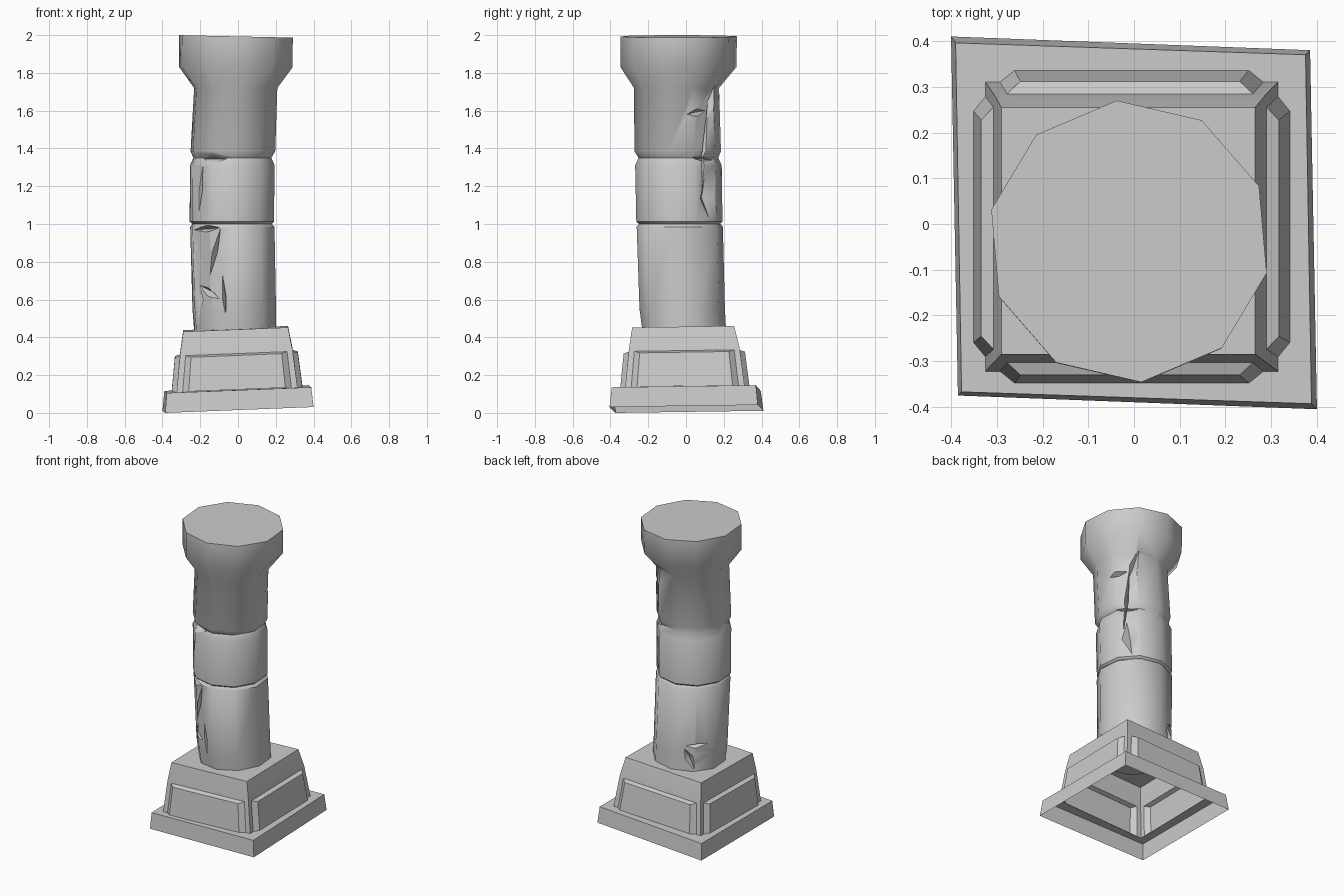
import bpy, bmesh, math
from mathutils import Vector, Matrix

cube = bpy.data.objects.get("Cube")
if cube:
    bpy.data.objects.remove(cube)

stone = bpy.data.materials.new("grey_stone")
stone.use_nodes = True
GREY = (0.6, 0.6, 0.6, 1)
stone.diffuse_color = GREY
stone.node_tree.nodes["Principled BSDF"].inputs["Base Color"].default_value = GREY


def make_object(name, bm):
    bmesh.ops.recalc_face_normals(bm, faces=bm.faces[:])
    mesh = bpy.data.meshes.new(name)
    bm.to_mesh(mesh)
    bm.free()
    mesh.materials.append(stone)
    obj = bpy.data.objects.new(name, mesh)
    bpy.context.collection.objects.link(obj)
    return obj


def select(obj):
    bpy.ops.object.select_all(action='DESELECT')
    obj.select_set(True)
    bpy.context.view_layer.objects.active = obj


def smooth(obj, degrees):
    select(obj)
    bpy.ops.object.shade_smooth_by_angle(angle=math.radians(degrees))


def bridge(bm, low, high):
    n = len(low)
    for i in range(n):
        j = (i + 1) % n
        bm.faces.new((low[i], low[j], high[j], high[i]))


# Pedestal: open-bottomed, slightly sunken shell with a raised panel on each side
def tilted(x, y, z):
    return Vector((x, y, z + 0.021 + 0.04 * x + 0.015 * y))


def corner_ring(bm, z, x0, x1, y0, y1, skew=0.0):
    pts = ((x0 + skew, y0 + skew), (x1, y0 - skew), (x1 - skew, y1 - skew), (x0, y1 + skew))
    return [bm.verts.new(tilted(x, y, z)) for x, y in pts]


def panelled_side(bm, a, b, c, d, depth=0.026):
    out = (b.co - a.co).cross(d.co - a.co).normalized()

    def point(u, v, lift):
        low, high = a.co.lerp(b.co, u), d.co.lerp(c.co, u)
        return bm.verts.new(low.lerp(high, v) + out * lift)

    inner = [point(u, v, 0) for u, v in ((.05, 0), (.05, .94), (.95, .94), (.95, 0))]
    outer = [point(u, v, depth) for u, v in ((.1, 0), (.1, .88), (.9, .88), (.9, 0))]
    frame = [a, d, c, b]
    for k in range(3):
        bm.faces.new((frame[k], frame[k + 1], inner[k + 1], inner[k]))
        bm.faces.new((inner[k], inner[k + 1], outer[k + 1], outer[k]))
    bm.faces.new(outer)


bm = bmesh.new()
foot = corner_ring(bm, 0, -.40, .40, -.39, .395, .015)
foot_top = corner_ring(bm, .105, -.39, .388, -.38, .383, .013)
body_low = corner_ring(bm, .105, -.325, .315, -.322, .31)
body_mid = corner_ring(bm, .31, -.306, .288, -.302, .283)
body_top = corner_ring(bm, .425, -.29, .265, -.285, .255)
bridge(bm, foot, foot_top)
bridge(bm, foot_top, body_low)
for i in range(4):
    j = (i + 1) % 4
    panelled_side(bm, body_low[i], body_low[j], body_mid[j], body_mid[i])
bridge(bm, body_mid, body_top)
bm.faces.new(body_top)
smooth(make_object("pedestal", bm), 30)

# Column: ten-sided stacked drums with a flared capital, leaning a little
SIDES = 10
PROFILE = [  # height, centre x, centre y, radius
    (.42, -.015, -.008, .222), (.55, -.02, -.02, .227), (.985, -.03, -.033, .229),
    (1.0, -.032, -.034, .215), (1.012, -.033, -.035, .229), (1.31, -.03, -.04, .23),
    (1.35, -.03, -.04, .212), (1.385, -.027, -.044, .23), (1.72, -.012, -.05, .226),
    (1.83, -.011, -.04, .308), (2.0, -.011, -.038, .309)]


def centre_at(z):
    return min(PROFILE, key=lambda p: abs(p[0] - z))


bm = bmesh.new()
rings = []
for z, cx, cy, r in PROFILE:
    ring = []
    for i in range(SIDES):
        a = math.radians(95) + math.tau * i / SIDES
        x, y = cx + r * math.cos(a), cy + r * math.sin(a)
        drop = .022 * (x + .32) if z == 2.0 else 0
        ring.append(bm.verts.new((x, y, z - drop)))
    if rings:
        bridge(bm, rings[-1], ring)
    rings.append(ring)
bm.faces.new(rings[0])
bm.faces.new(rings[-1])
column = make_object("column", bm)

# Cracks and chips: direction, height, half width, half height, depth, roll (degrees)
CRACKS = [
    (-115, .85, .016, .16, .05, -14), (-104, .61, .013, .13, .04, 4),
    (-128, .64, .11, .022, .04, -28), (-130, .975, .15, .02, .05, 4),
    (-140, 1.18, .016, .15, .045, -8), (-118, 1.345, .15, .026, .06, 0),
    (42, 1.14, .055, .13, .05, 8), (40, 1.4, .014, .24, .05, -5),
    (38, 1.345, .12, .018, .055, -5), (30, 1.59, .09, .022, .05, 10),
    (55, 1.64, .03, .12, .04, -18), (135, .61, .16, .014, .035, 3),
    (122, .53, .03, .09, .04, 25), (-145, .6, .03, .07, .03, 0)]

for k, (deg, z, w, h, depth, roll) in enumerate(CRACKS):
    a = math.radians(deg)
    p = centre_at(z)
    wedge = bmesh.new()
    bmesh.ops.create_uvsphere(wedge, u_segments=4, v_segments=2, radius=1)
    place = (Matrix.Translation((p[1] + .225 * math.cos(a), p[2] + .225 * math.sin(a), z))
             @ Matrix.Rotation(a, 4, 'Z') @ Matrix.Rotation(math.radians(roll), 4, 'X')
             @ Matrix.Diagonal((depth, w, h, 1)))
    bmesh.ops.transform(wedge, matrix=place, verts=wedge.verts[:])
    cutter = make_object(f"crack_cutter_{k}", wedge)
    cutter.hide_render = True
    select(column)
    cut = column.modifiers.new("crack", 'BOOLEAN')
    cut.operation, cut.solver, cut.object = 'DIFFERENCE', 'EXACT', cutter
    bpy.ops.object.modifier_apply(modifier=cut.name)
    bpy.data.objects.remove(cutter)

smooth(column, 44)
